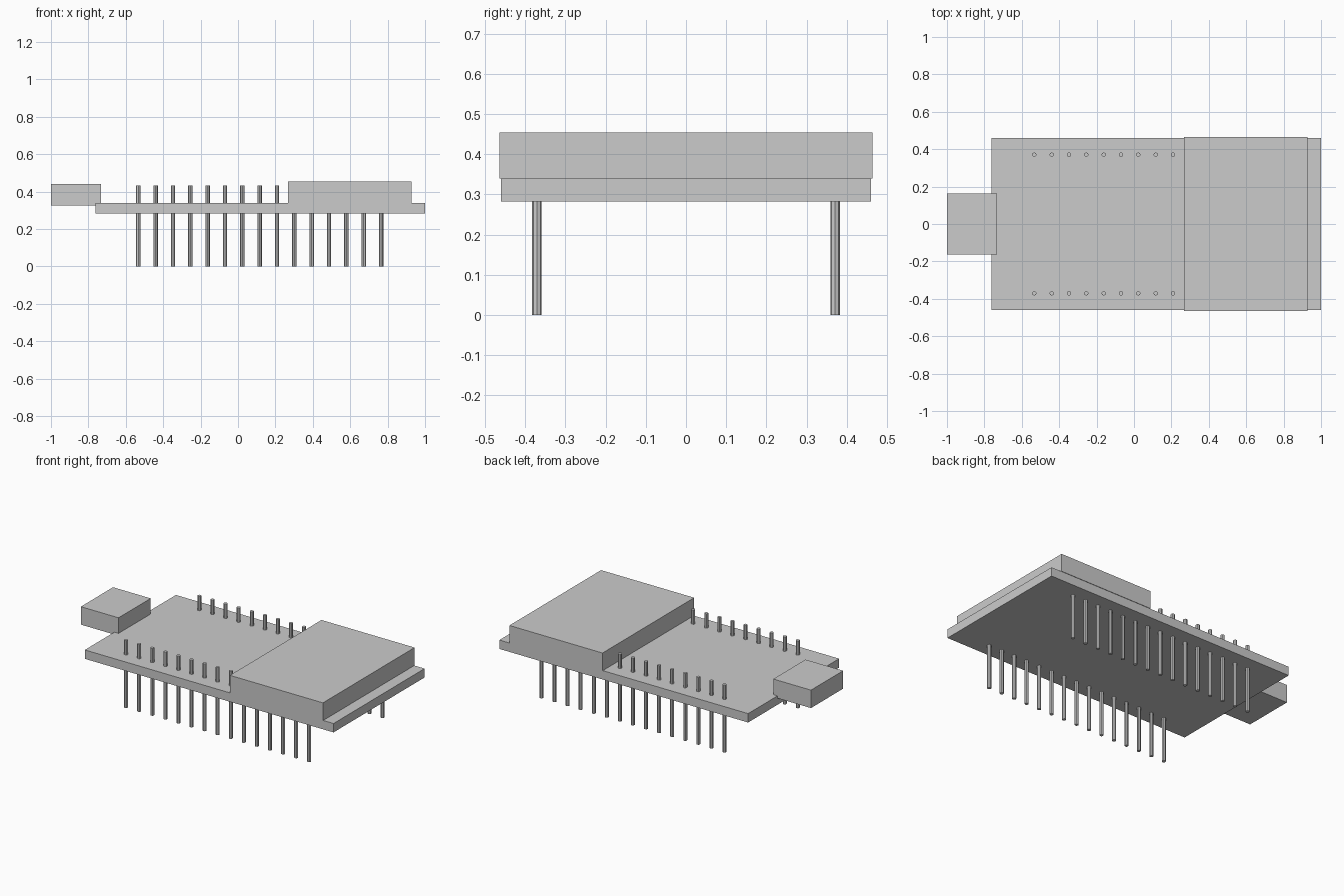
import bpy
import bmesh
from mathutils import Matrix, Vector

if "Cube" in bpy.data.objects:
    bpy.data.objects.remove(bpy.data.objects["Cube"])

grey = bpy.data.materials.new("plain_grey")
grey.use_nodes = True
colour = (0.6, 0.6, 0.6, 1)
grey.diffuse_color = colour
grey.node_tree.nodes["Principled BSDF"].inputs["Base Color"].default_value = colour


def finish(name, bm):
    mesh = bpy.data.meshes.new(name)
    bm.to_mesh(mesh)
    bm.free()
    mesh.materials.append(grey)
    obj = bpy.data.objects.new(name, mesh)
    bpy.context.collection.objects.link(obj)
    return obj


def box(name, low, high):
    low, high = Vector(low), Vector(high)
    bm = bmesh.new()
    place = Matrix.Translation((low + high) / 2) @ Matrix.Diagonal((high - low).to_4d())
    bmesh.ops.create_cube(bm, size=1, matrix=place)
    return finish(name, bm)


def pin(name, x, y, height, radius):
    bm = bmesh.new()
    bmesh.ops.create_cone(bm, cap_ends=True, segments=8, radius1=radius, radius2=radius,
                          depth=height, matrix=Matrix.Translation((x, y, height / 2)))
    return finish(name, bm)


# Circuit board with the raised module and the overhanging plug socket
box("circuit_board", (-0.763, -0.461, 0.283), (1.0, 0.461, 0.34))
box("raised_module", (0.267, -0.464, 0.34), (0.927, 0.464, 0.454))
box("plug_socket", (-1.0, -0.163, 0.325), (-0.733, 0.163, 0.44))

# Two rows of header pins through the board
for side, y in (("front", -0.371), ("back", 0.371)):
    for i in range(15):
        pin(f"{side}_pin_{i + 1}", -0.533 + 0.0927 * i, y, 0.432, 0.0118)
